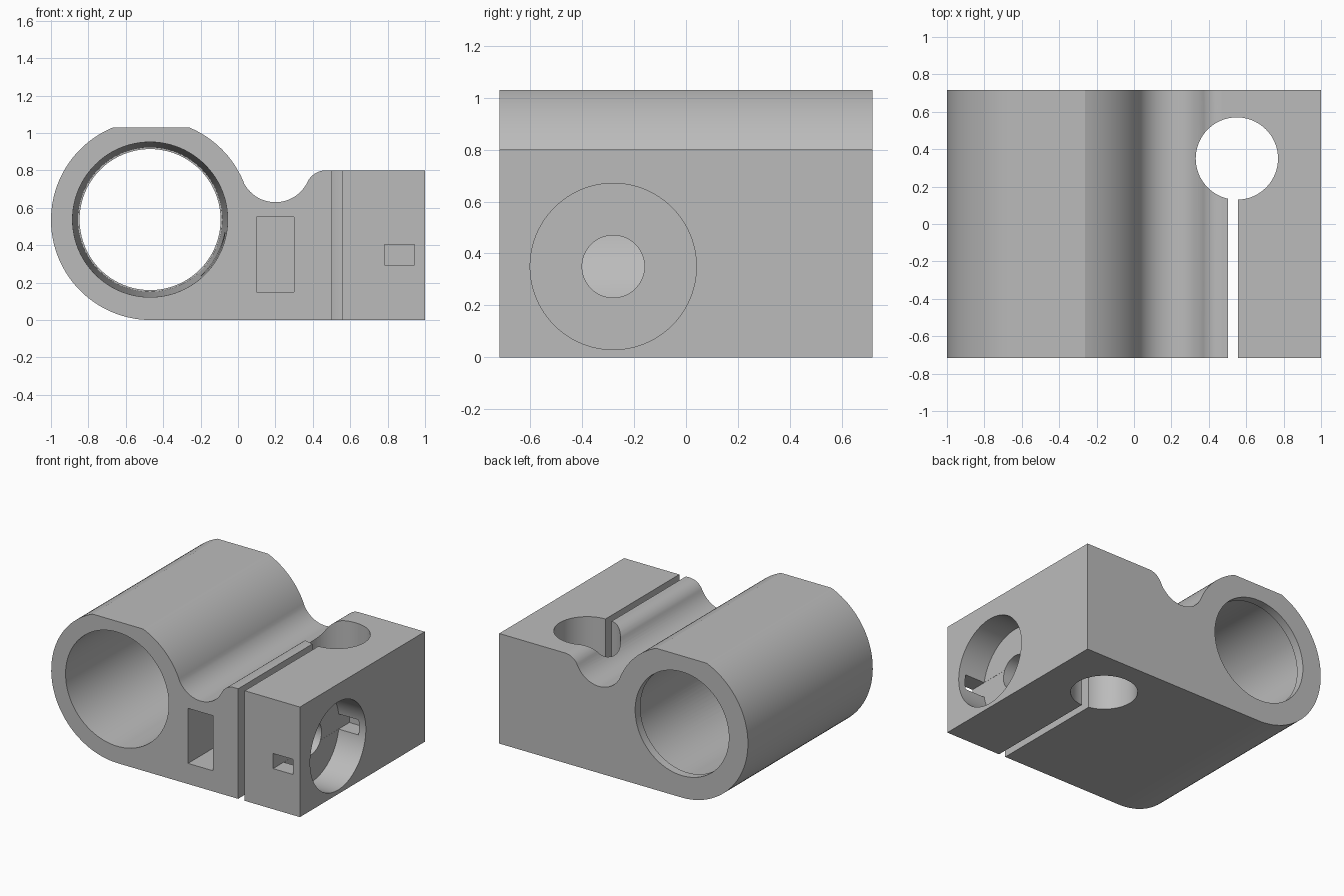
import bpy, bmesh, math
from mathutils import Matrix, Vector

cube = bpy.data.objects.get("Cube")
if cube:
    bpy.data.objects.remove(cube, do_unlink=True)

HALF = 0.717          # half depth along y
TUBE = (-0.465, 0.535)
TUBE_R = 0.535

grey = bpy.data.materials.new("plain grey")
grey.use_nodes = True
colour = (0.5, 0.5, 0.5, 1)
grey.diffuse_color = colour
grey.node_tree.nodes["Principled BSDF"].inputs["Base Color"].default_value = colour


def arc(centre, r, start, end, n):
    """Points on an arc, angles in degrees."""
    angles = [math.radians(start + (end - start) * i / n) for i in range(n + 1)]
    return [(centre[0] + r * math.cos(a), centre[1] + r * math.sin(a)) for a in angles]


def angle(a, b):
    return math.degrees(math.atan2(b[1] - a[1], b[0] - a[0]))


def make(name, bm):
    bmesh.ops.remove_doubles(bm, verts=bm.verts, dist=0.0001)
    bmesh.ops.recalc_face_normals(bm, faces=bm.faces)
    mesh = bpy.data.meshes.new(name)
    bm.to_mesh(mesh)
    bm.free()
    mesh.materials.append(grey)
    ob = bpy.data.objects.new(name, mesh)
    bpy.context.collection.objects.link(ob)
    return ob


def extrude_profile(name, pts):
    bm = bmesh.new()
    face = bm.faces.new([bm.verts.new((x, -HALF, z)) for x, z in pts])
    new = bmesh.ops.extrude_face_region(bm, geom=[face])["geom"]
    bmesh.ops.translate(bm, vec=(0, 2 * HALF, 0),
                        verts=[v for v in new if isinstance(v, bmesh.types.BMVert)])
    return make(name, bm)


def box(name, low, high):
    bm = bmesh.new()
    low, high = Vector(low), Vector(high)
    bmesh.ops.create_cube(bm, size=1, matrix=Matrix.Translation((low + high) / 2)
                          @ Matrix.Diagonal((*(high - low), 1)))
    return make(name, bm)


def lathe(name, origin, axis, steps, n=96):
    """Closed solid of revolution; steps are (distance along axis, radius)."""
    bm = bmesh.new()
    turn = Matrix.Translation(origin) @ Vector(axis).to_track_quat("Z", "Y").to_matrix().to_4x4()
    rings = []
    for d, r in steps:
        rings.append([bm.verts.new(turn @ Vector((x, y, d))) for x, y in arc((0, 0), r, 0, 360, n)[:-1]])
    for a, b in zip(rings, rings[1:]):
        for i in range(n):
            j = (i + 1) % n
            bm.faces.new((a[i], a[j], b[j], b[i]))
    bm.faces.new(rings[0])
    bm.faces.new(rings[-1])
    return make(name, bm)


# Outer profile: flat-topped tube, concave valley, rounded shoulder, block
valley, shoulder = (0.2, 0.82), (0.47, 0.69)
flat = math.degrees(math.asin((1.03 - TUBE[1]) / TUBE_R))
join_a, join_b = angle(TUBE, valley), angle(valley, shoulder)
profile = arc(TUBE, TUBE_R, 270, 180 - flat, 48)
profile += arc(TUBE, TUBE_R, flat, join_a, 16)
profile += arc(valley, 0.19, join_a + 180, join_b + 360, 24)[1:]
profile += arc(shoulder, 0.11, join_b + 180, 90, 12)[1:]
profile += [(1, 0.8), (1, 0)]
body = extrude_profile("clamp_body", profile)

# Openings
cutters = [
    # tapered main bore with a thin lip at the back
    lathe("main_bore", (-0.47, 0, 0.537), (0, 1, 0),
          [(-HALF - 0.01, 0.415), (HALF - 0.06, 0.386), (HALF - 0.06, 0.377), (HALF + 0.01, 0.377)]),
    # vertical hole and the slit that leads to it
    lathe("vertical_hole", (0.55, 0.35, 0), (0, 0, 1), [(-0.1, 0.22), (0.9, 0.22)]),
    box("slit", (0.503, -0.8, -0.1), (0.556, 0.3, 0.9)),
    # stepped screw hole from the side through to the bore
    lathe("screw_head_recess", (0, -0.28, 0.35), (1, 0, 0), [(0.785, 0.32), (1.1, 0.32)]),
    lathe("screw_hole", (0, -0.28, 0.35), (1, 0, 0), [(-0.3, 0.12), (0.9, 0.12)], 64),
    # front pockets
    box("nut_pocket", (0.1, -0.8, 0.15), (0.3, -0.08, 0.55)),
    box("pin_slot", (0.784, -0.8, 0.295), (0.945, 0.16, 0.405)),
]
for c in cutters:
    mod = body.modifiers.new(c.name, "BOOLEAN")
    mod.operation = "DIFFERENCE"
    mod.solver = "EXACT"
    mod.object = c

# Bake the cuts and drop the cutters
bpy.context.view_layer.update()
result = bpy.data.meshes.new_from_object(body.evaluated_get(bpy.context.evaluated_depsgraph_get()))
body.modifiers.clear()
body.data = result
for c in cutters:
    bpy.data.objects.remove(c, do_unlink=True)

# Smooth the curved walls, keep the flat faces flat
bpy.ops.object.select_all(action="DESELECT")
body.select_set(True)
bpy.context.view_layer.objects.active = body
bpy.ops.object.shade_smooth_by_angle(angle=math.radians(25))
for p in body.data.polygons:
    if max(abs(c) for c in p.normal) > 0.9999:
        p.use_smooth = False
